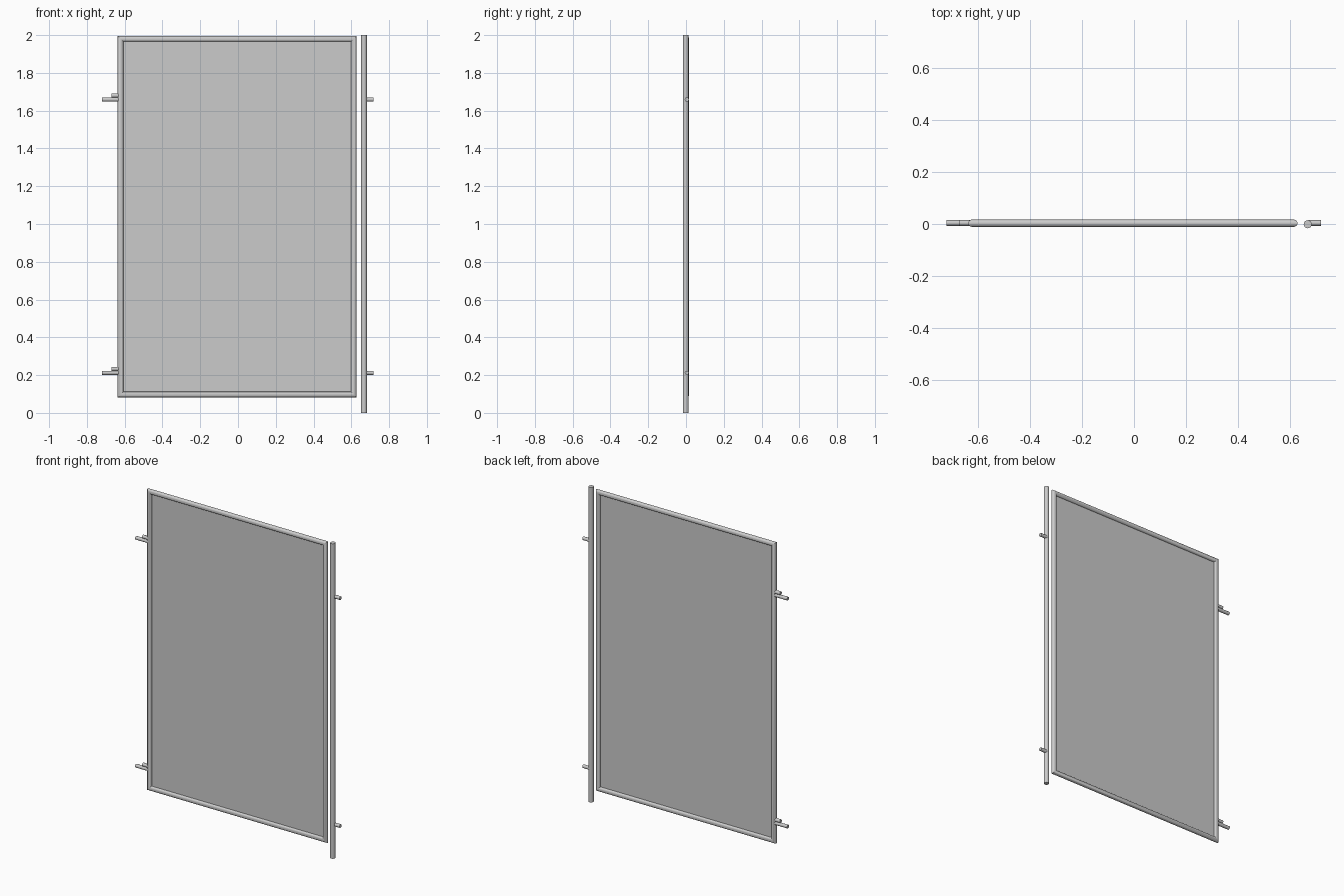
import bpy, bmesh, math

if "Cube" in bpy.data.objects:
    bpy.data.objects.remove(bpy.data.objects["Cube"])

Y = 0.003                       # centre plane of the panel and fittings
L, R, B, T = -0.622, 0.613, 0.097, 1.980   # frame tube centre lines
TUBE = 0.015


def finish(name, bm):
    bmesh.ops.recalc_face_normals(bm, faces=bm.faces)
    me = bpy.data.meshes.new(name)
    bm.to_mesh(me)
    bm.free()
    ob = bpy.data.objects.new(name, me)
    bpy.context.collection.objects.link(ob)
    bpy.ops.object.select_all(action='DESELECT')
    ob.select_set(True)
    bpy.context.view_layer.objects.active = ob
    bpy.ops.object.shade_smooth_by_angle(angle=math.radians(35))
    return ob


def rod(name, r, length, centre, along_x=False, sides=16):
    bm = bmesh.new()
    bmesh.ops.create_cone(bm, cap_ends=True, segments=sides,
                          radius1=r, radius2=r, depth=length)
    ob = finish(name, bm)
    if along_x:
        ob.rotation_euler.y = math.pi / 2
    ob.location = centre
    return ob


# Mitred tube frame: one cross-section ring per corner
bm = bmesh.new()
N = 16
rings = []
for x, z, sx, sz in ((L, B, -1, -1), (R, B, 1, -1), (R, T, 1, 1), (L, T, -1, 1)):
    ring = []
    for i in range(N):
        a = 2 * math.pi * i / N
        d = TUBE * math.cos(a)
        ring.append(bm.verts.new((x + sx * d, Y + 0.014 * math.sin(a), z + sz * d)))
    rings.append(ring)
for k in range(4):
    a, b = rings[k], rings[(k + 1) % 4]
    for i in range(N):
        j = (i + 1) % N
        bm.faces.new((a[i], a[j], b[j], b[i]))
finish("gate_frame", bm)

# Thin infill sheet
bm = bmesh.new()
bm.faces.new([bm.verts.new((x, Y, z)) for x, z in ((L, B), (R, B), (R, T), (L, T))])
finish("infill_panel", bm)

# Separate upright post
rod("post", 0.0155, 2.0, (0.667, -0.001, 1.0))

# Hinge fittings on the frame side and matching pins on the post
for label, z in (("lower", 0.212), ("upper", 1.659)):
    rod(label + "_hinge_arm", 0.011, 0.093, (-0.6725, Y + 0.001, z), True, 12)
    rod(label + "_hinge_lug", 0.011, 0.042, (-0.648, Y + 0.001, z + 0.021), True, 12)
    rod(label + "_post_pin", 0.011, 0.049, (0.6935, Y + 0.001, z), True, 12)
